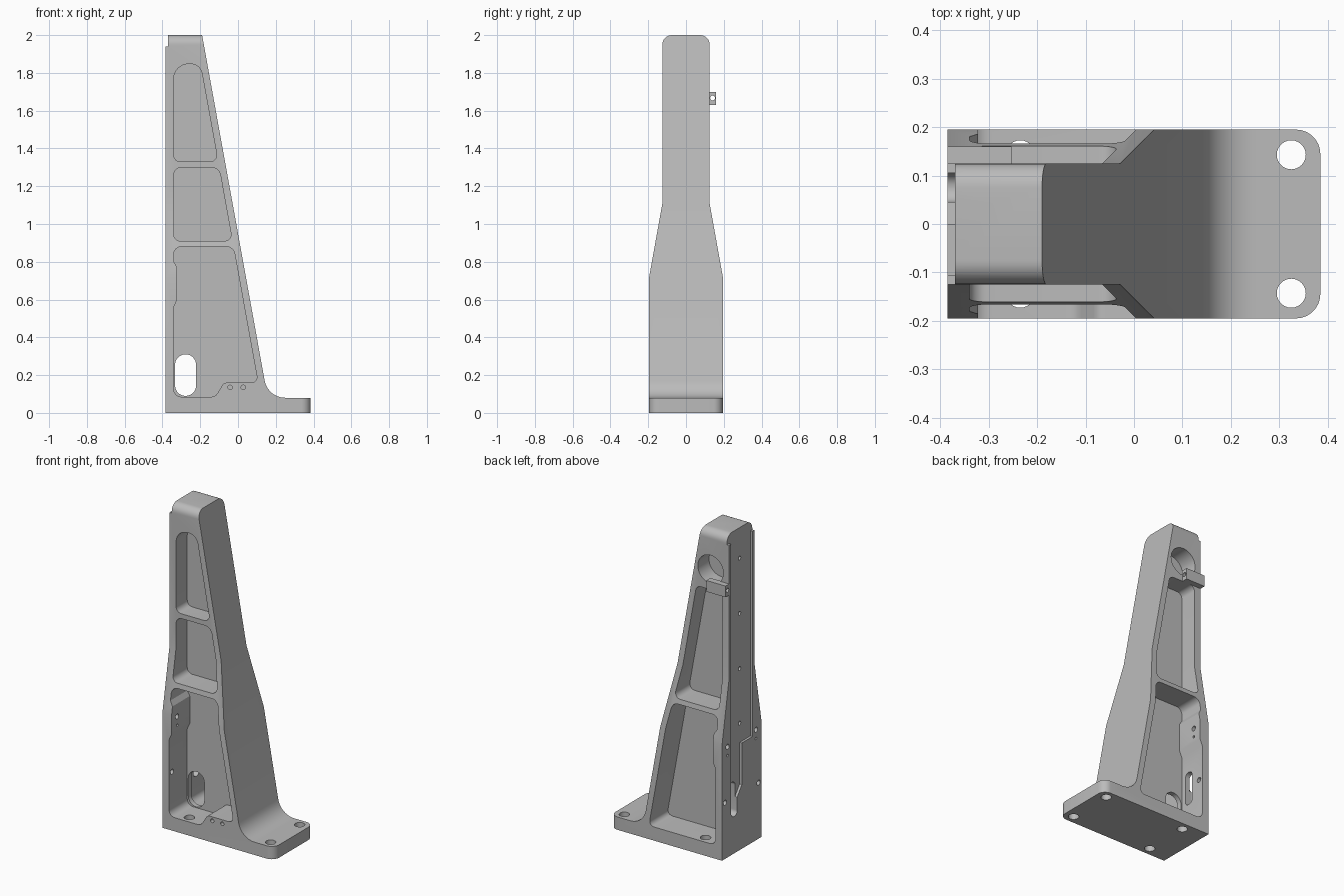
import bpy, bmesh, math
from mathutils import Vector

if "Cube" in bpy.data.objects:
    bpy.data.objects.remove(bpy.data.objects["Cube"], do_unlink=True)

grey = bpy.data.materials.new("machined grey")
grey.use_nodes = True
COLOR = (0.5, 0.5, 0.5, 1)
grey.diffuse_color = COLOR
grey.node_tree.nodes["Principled BSDF"].inputs["Base Color"].default_value = COLOR


def rounded(corners, steps=8):
    """Outline from (u, v, radius) corners; each radius becomes a tangent arc."""
    out = []
    for i, (u, v, r) in enumerate(corners):
        p = Vector((u, v))
        if r == 0:
            out.append(p)
            continue
        a = (Vector(corners[i - 1][:2]) - p).normalized()
        b = (Vector(corners[(i + 1) % len(corners)][:2]) - p).normalized()
        half = a.angle(b) / 2
        centre = p + (a + b).normalized() * (r / math.sin(half))
        start = p + a * (r / math.tan(half)) - centre
        end = p + b * (r / math.tan(half)) - centre
        sweep = start.angle_signed(end)
        for k in range(steps + 1):
            t = -sweep * k / steps
            c, s = math.cos(t), math.sin(t)
            out.append(centre + Vector((start.x * c - start.y * s,
                                        start.x * s + start.y * c)))
    return out


def circle(u, v, r, n=24):
    return [Vector((u + r * math.cos(math.tau * k / n),
                    v + r * math.sin(math.tau * k / n))) for k in range(n)]


def box(u0, u1, v0, v1, r=0):
    return rounded([(u0, v0, r), (u1, v0, r), (u1, v1, r), (u0, v1, r)])


def prism(name, outline, axis, lo, hi):
    """Extrude an outline along one axis."""
    place = {"x": lambda p, d: (d, p.x, p.y),
             "y": lambda p, d: (p.x, d, p.y),
             "z": lambda p, d: (p.x, p.y, d)}[axis]
    bm = bmesh.new()
    low = [bm.verts.new(place(p, lo)) for p in outline]
    high = [bm.verts.new(place(p, hi)) for p in outline]
    bm.faces.new(low)
    bm.faces.new(high)
    n = len(outline)
    for i in range(n):
        j = (i + 1) % n
        bm.faces.new((low[i], low[j], high[j], high[i]))
    bmesh.ops.recalc_face_normals(bm, faces=bm.faces[:])
    mesh = bpy.data.meshes.new(name)
    bm.to_mesh(mesh)
    bm.free()
    mesh.materials.append(grey)
    obj = bpy.data.objects.new(name, mesh)
    bpy.context.collection.objects.link(obj)
    return obj


def combine(target, operation, outline, axis, lo, hi):
    tool = prism("cutter", outline, axis, lo, hi)
    tool.hide_render = True
    mod = target.modifiers.new("cut", "BOOLEAN")
    mod.operation, mod.solver, mod.object = operation, "EXACT", tool
    bpy.context.view_layer.objects.active = target
    bpy.ops.object.modifier_apply(modifier=mod.name)
    bpy.data.objects.remove(tool, do_unlink=True)


def cut(target, outline, axis, lo, hi):
    combine(target, "DIFFERENCE", outline, axis, lo, hi)


BACK, SIDE, NECK, WEB = -0.385, 0.195, 0.125, 0.015


def slant(z):
    return -0.19 + (2 - z) * 0.181


def rim(z):
    return slant(z) - 0.037


# Column and foot: side profile, limited by the front profile and the foot plan
column = prism("column", rounded([
    (BACK, 0, 0), (0.385, 0, 0), (0.385, 0.08, 0), (slant(0.08), 0.08, 0.11),
    (slant(2), 2, 0), (-0.37, 2, 0), (-0.37, 1.94, 0), (BACK, 1.94, 0)]), "y", -0.3, 0.3)
combine(column, "INTERSECT", rounded([
    (-SIDE, -0.1, 0), (SIDE, -0.1, 0), (SIDE, 0.72, 0), (NECK, 1.11, 0),
    (NECK, 2, 0.05), (-NECK, 2, 0.05), (-NECK, 1.11, 0), (-SIDE, 0.72, 0)]), "x", -0.5, 0.5)
combine(column, "INTERSECT", rounded([
    (-0.5, -0.3, 0), (0.385, -0.3, 0), (0.385, 0.3, 0), (-0.5, 0.3, 0)]), "z", -0.2, 2.2)
for s in (-1, 1):
    cut(column, rounded([(0.335, s * SIDE, 0), (0.385, s * (SIDE - 0.05), 0),
                         (0.42, s * (SIDE - 0.05), 0), (0.42, s * 0.25, 0),
                         (0.335, s * 0.25, 0)][:1]
                        ) + [Vector((0.335 + 0.05 * math.sin(k * math.pi / 16),
                                     s * (SIDE - 0.05 + 0.05 * math.cos(k * math.pi / 16))))
                             for k in range(1, 9)]
        + [Vector((0.42, s * (SIDE - 0.05))), Vector((0.42, s * 0.25)),
           Vector((0.335, s * 0.25))], "z", -0.1, 0.2)

# Lightening pockets on both sides of the web
boss = [(-0.34, 0.88, 0.04), (-0.34, 0.8, 0), (-0.322, 0.77, 0),
        (-0.322, 0.6, 0), (-0.34, 0.56, 0)]
top_right = (rim(0.88), 0.88, 0.045)
front_low = boss + [(-0.34, 0.085, 0.04), (-0.12, 0.085, 0.04),
                    (-0.075, 0.16, 0.03), (rim(0.16), 0.16, 0.03), top_right]
back_low = boss + [(-0.34, 0.085, 0.04), (rim(0.085), 0.085, 0.03), top_right]
front_mid = [(-0.34, 1.3, 0.04), (-0.34, 0.91, 0.035),
             (rim(0.91), 0.91, 0.035), (rim(1.3), 1.3, 0.05)]
front_top = [(-0.34, 1.847, 0.078), (-0.34, 1.33, 0.035),
             (rim(1.33), 1.33, 0.035), (rim(1.847), 1.847, 0.06)]
back_mid = [(-0.34, 1.63, 0.035), (-0.34, 0.91, 0.035),
            (rim(0.91), 0.91, 0.035), (rim(1.63), 1.63, 0.035)]
for pocket in (front_low, front_mid, front_top):
    cut(column, rounded(pocket), "y", -0.3, -WEB)
for pocket in (back_low, back_mid):
    cut(column, rounded(pocket), "y", WEB, 0.3)
cut(column, circle(-0.257, 1.757, 0.088, 40), "y", WEB, 0.3)

# Slot through the web
cut(column, box(-0.333, -0.222, 0.09, 0.31, 0.055), "y", -0.1, 0.1)

# Rail channel on the rear face, stepping down to a cable slot
cut(column, rounded([(-0.105, 2.1, 0), (-0.105, 0.66, 0), (0, 0.66, 0), (0, 0.4, 0),
                     (0.045, 0.34, 0), (0.105, 0.34, 0), (0.105, 2.1, 0)]), "x", -0.5, -0.37)
cut(column, box(0.045, 0.105, 0.23, 0.44, 0.029), "x", -0.5, -0.3)

# Rear screw holes
for z in (0.78, 1.12, 1.465, 1.81):
    cut(column, circle(0, z, 0.012, 16), "x", -0.5, -0.31)
for s in (-1, 1):
    for y, z, r in ((0.14, 0.69, 0.016), (0.165, 0.35, 0.016), (0.14, 0.635, 0.008)):
        cut(column, circle(s * y, z, r, 16), "x", -0.5, -0.3)

# Mounting holes in the foot and small screw holes in the front rim
for x in (-0.235, 0.325):
    for y in (-0.143, 0.143):
        cut(column, circle(x, y, 0.03), "z", -0.1, 0.12)
for x in (-0.042, 0.028):
    cut(column, circle(x, 0.135, 0.012, 16), "y", -0.3, -0.13)

# Small drilled tab on the back side
tab = prism("side_tab", box(0.12, 0.16, 1.63, 1.7), "x", BACK, -0.253)
cut(tab, circle(0.141, 1.667, 0.013, 16), "x", -0.5, -0.1)

for obj in (column, tab):
    bpy.ops.object.select_all(action="DESELECT")
    obj.select_set(True)
    bpy.context.view_layer.objects.active = obj
    bpy.ops.object.shade_smooth_by_angle(angle=math.radians(25))
